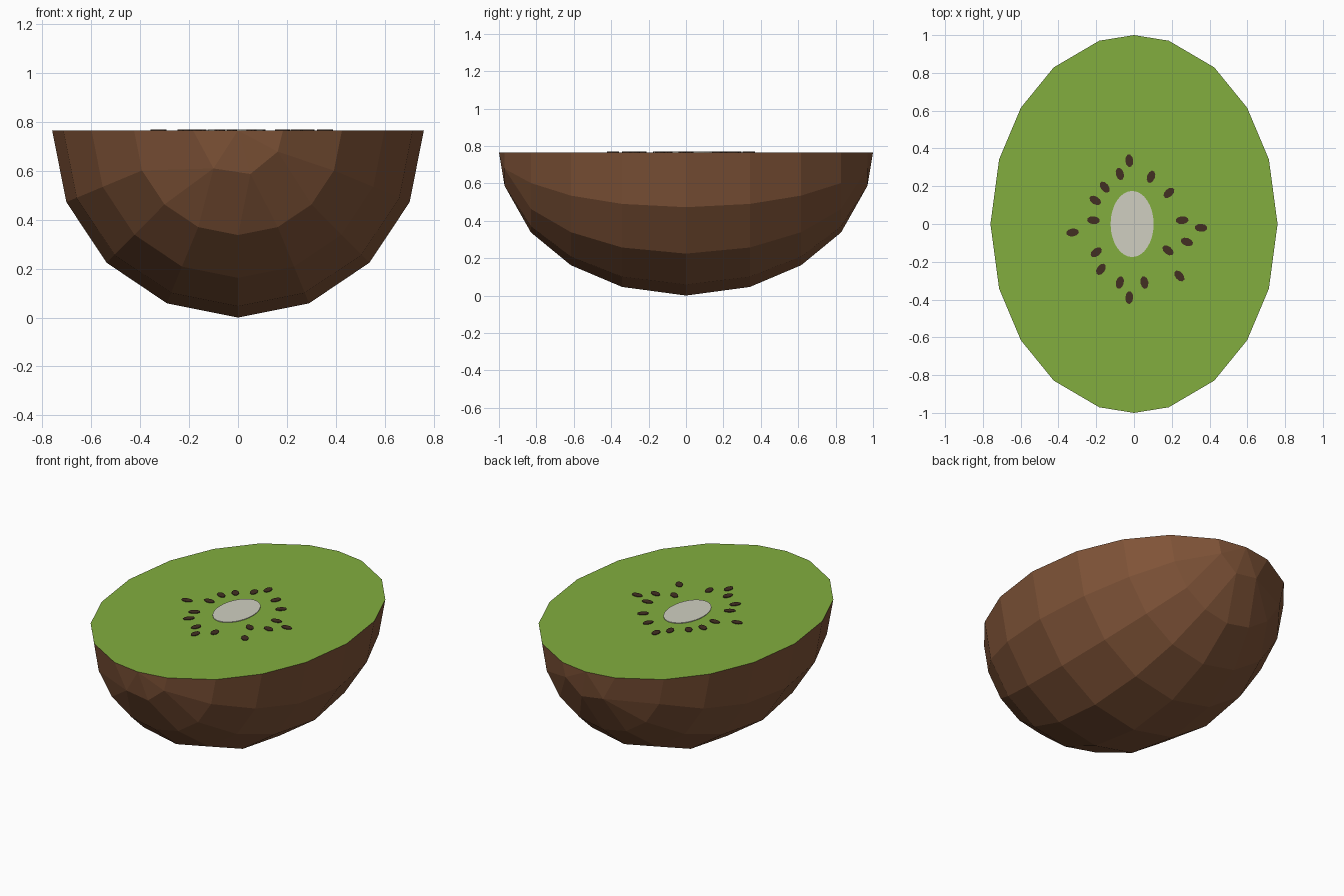
import bpy, bmesh, math

cube = bpy.data.objects.get("Cube")
if cube:
    bpy.data.objects.remove(cube)

RX, RZ = 0.76, 0.765
SEGS = 8          # segments round the lower half of each ring
TOP = RZ


def srgb(r, g, b):
    return tuple((c / 255 / 12.92) if c < 11 else ((c / 255 + 0.055) / 1.055) ** 2.4
                 for c in (r, g, b)) + (1.0,)


def material(name, colour):
    m = bpy.data.materials.new(name)
    m.use_nodes = True
    m.diffuse_color = colour
    m.node_tree.nodes["Principled BSDF"].inputs["Base Color"].default_value = colour
    return m


skin = material("brown skin", srgb(128, 84, 56))
flesh = material("green flesh", srgb(130, 174, 62))
pith = material("pale core", srgb(208, 207, 193))
pip = material("dark seed", srgb(66, 47, 34))


def make_object(name, bm, *mats):
    mesh = bpy.data.meshes.new(name)
    bm.to_mesh(mesh)
    bm.free()
    for m in mats:
        mesh.materials.append(m)
    ob = bpy.data.objects.new(name, mesh)
    bpy.context.collection.objects.link(ob)
    return ob


# Half fruit: faceted half rings along y, closing in a point at each end
even = [180 * i / SEGS for i in range(SEGS + 1)]
end_ring = [0, 28, 28, 74, 74, 123, 123, 123, 180]   # coarser facets at the ends
lats = [20, 38, 56, 76]
bm = bmesh.new()
rings = []
for lat in [-a for a in reversed(lats)] + [0] + lats:
    t = math.radians(lat)
    angles = end_ring if abs(lat) == lats[-1] else even
    rings.append([bm.verts.new((RX * math.cos(t) * math.cos(math.radians(a)), math.sin(t),
                                TOP - RZ * math.cos(t) * math.sin(math.radians(a))))
                  for a in angles])
for a, b in zip(rings, rings[1:]):
    for i in range(SEGS):
        bm.faces.new((a[i], a[i + 1], b[i + 1], b[i]))
front_tip = bm.verts.new((0, -1, TOP))
back_tip = bm.verts.new((0, 1, TOP))
for i in range(SEGS):
    bm.faces.new((front_tip, rings[0][i + 1], rings[0][i]))
    bm.faces.new((back_tip, rings[-1][i], rings[-1][i + 1]))

# Cut face with a thin skin rim round the flesh
cut = bm.faces.new([front_tip] + [r[0] for r in rings] + [back_tip]
                   + [r[-1] for r in reversed(rings)])
bmesh.ops.inset_region(bm, faces=[cut], thickness=0.026, use_even_offset=True)
cut.material_index = 1
bmesh.ops.remove_doubles(bm, verts=bm.verts, dist=0.0005)
bmesh.ops.recalc_face_normals(bm, faces=bm.faces)
make_object("kiwi_half", bm, skin, flesh)


# Thin oval plates lying on the cut face
def oval(name, x, y, rx, ry, turn, sides, mat):
    bm = bmesh.new()
    bmesh.ops.create_cone(bm, cap_ends=True, segments=sides, radius1=1, radius2=1, depth=1)
    bmesh.ops.scale(bm, vec=(rx, ry, 0.005), verts=bm.verts)
    ob = make_object(name, bm, mat)
    ob.location = (x, y, TOP + 0.0015)
    ob.rotation_euler.z = turn


oval("core", -0.01, 0, 0.114, 0.175, 0, 32, pith)

# Seeds point outward from the core
seeds = [(-.025, .335), (-.075, .265), (.09, .25), (-.155, .195), (.185, .165), (-.205, .125),
         (-.215, .02), (.255, .02), (.355, -.02), (-.325, -.045), (.28, -.095), (.18, -.14),
         (-.2, -.15), (-.175, -.24), (.24, -.275), (-.075, -.31), (.055, -.31), (-.025, -.39)]
for n, (x, y) in enumerate(seeds, 1):
    oval(f"seed_{n}", x, y, 0.034, 0.021, math.atan2(y, x), 10, pip)
